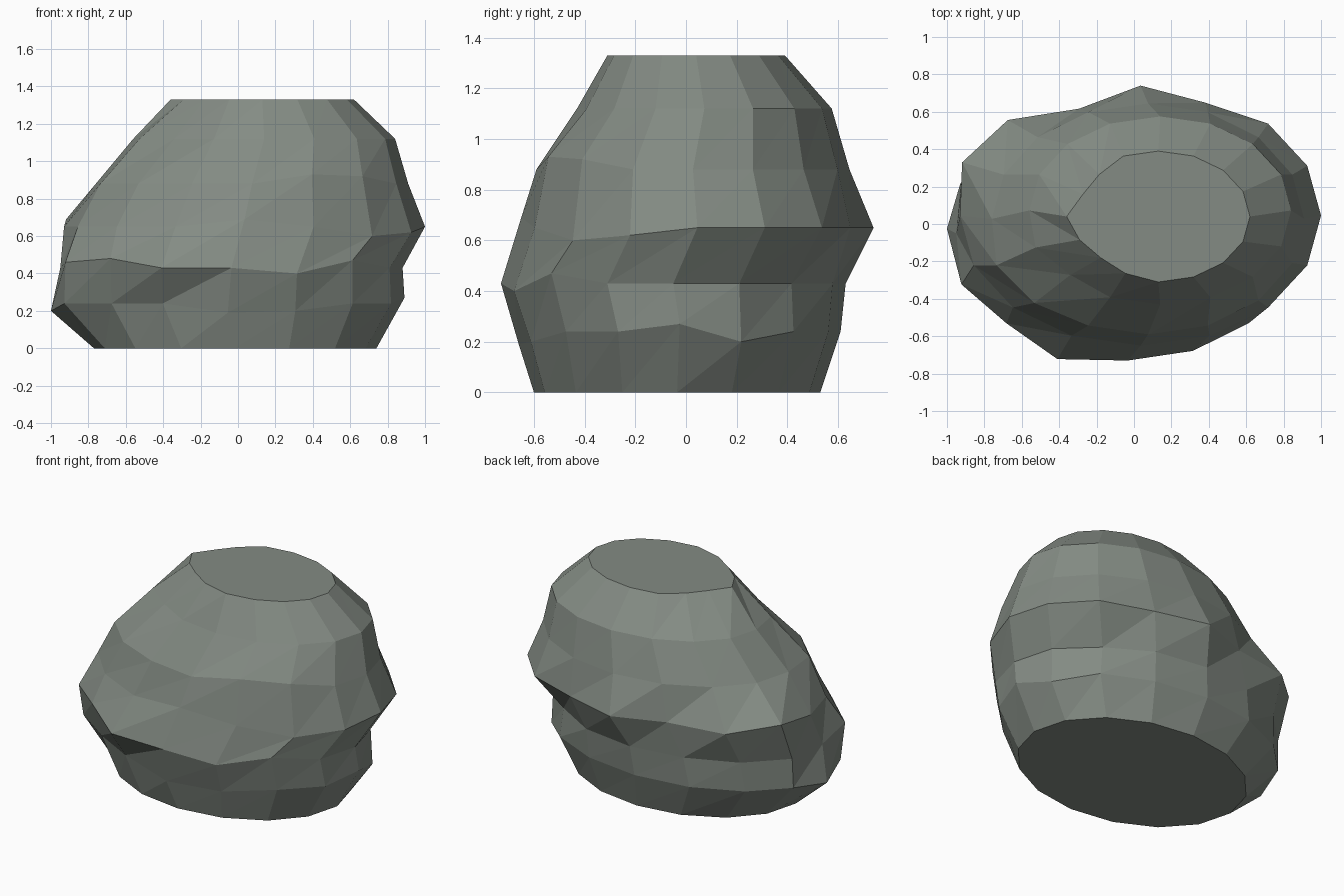
import bpy, bmesh, math

if "Cube" in bpy.data.objects:
    bpy.data.objects.remove(bpy.data.objects["Cube"])

SIDES = 16
# Rings from base to flat top: height, x min, x max, y min, y max
RINGS = [
    (0.00, -0.77, 0.74, -0.60, 0.53),
    (0.24, -1.00, 0.89, -0.66, 0.61),
    (0.43, -0.95, 0.88, -0.73, 0.63),
    (0.65, -0.93, 1.00, -0.65, 0.74),
    (0.88, -0.76, 0.91, -0.59, 0.645),
    (1.12, -0.56, 0.84, -0.43, 0.575),
    (1.33, -0.36, 0.62, -0.31, 0.39),
]
# Chips and bulges per ring: side -> radial scale (side 0 is +x, counter-clockwise)
BULGES = {
    1: {10: 0.93, 11: 0.96},
    2: {6: 1.03, 7: 1.05, 9: 1.05, 11: 1.07, 2: 0.97},
    3: {3: 0.94, 5: 0.89, 6: 1.04, 7: 1.07},
    4: {9: 1.05, 10: 1.03},
    5: {9: 1.03, 10: 0.97},
    6: {6: 0.91, 7: 0.89, 9: 0.93, 10: 0.89, 11: 0.94},
}
# Uneven heights per ring: side -> shift
TILTS = {
    1: {0: 0.03, 1: -0.04, 8: -0.04, 12: -0.05, 13: -0.04},
    2: {9: 0.03, 10: 0.05, 13: -0.03, 14: 0.04},
    3: {7: 0.04, 12: 0.04, 14: -0.05, 15: -0.03},
    4: {13: 0.05, 14: 0.04},
}

# Boulder shell: faceted elliptical rings
bm = bmesh.new()
rows = []
for r, (z, x0, x1, y0, y1) in enumerate(RINGS):
    row = []
    for i in range(SIDES):
        a = 2 * math.pi * i / SIDES
        s = BULGES.get(r, {}).get(i, 1)
        dz = TILTS.get(r, {}).get(i, 0)
        row.append(bm.verts.new(((x0 + x1) / 2 + s * (x1 - x0) / 2 * math.cos(a),
                                 (y0 + y1) / 2 + s * (y1 - y0) / 2 * math.sin(a), z + dz)))
    rows.append(row)

# Triangular facets, all split along the same rising diagonal
for low, high in zip(rows, rows[1:]):
    for i in range(SIDES):
        j = (i + 1) % SIDES
        bm.faces.new((low[i], low[j], high[j]))
        bm.faces.new((low[i], high[j], high[i]))

# Flat base and top
bm.faces.new(rows[0][::-1])
bm.faces.new(rows[-1])
bmesh.ops.recalc_face_normals(bm, faces=bm.faces[:])

mesh = bpy.data.meshes.new("boulder")
bm.to_mesh(mesh)
bm.free()
boulder = bpy.data.objects.new("boulder", mesh)
bpy.context.collection.objects.link(boulder)

stone = bpy.data.materials.new("stone")
stone.diffuse_color = (0.23, 0.26, 0.23, 1)
stone.use_nodes = True
stone.node_tree.nodes["Principled BSDF"].inputs["Base Color"].default_value = stone.diffuse_color
mesh.materials.append(stone)
